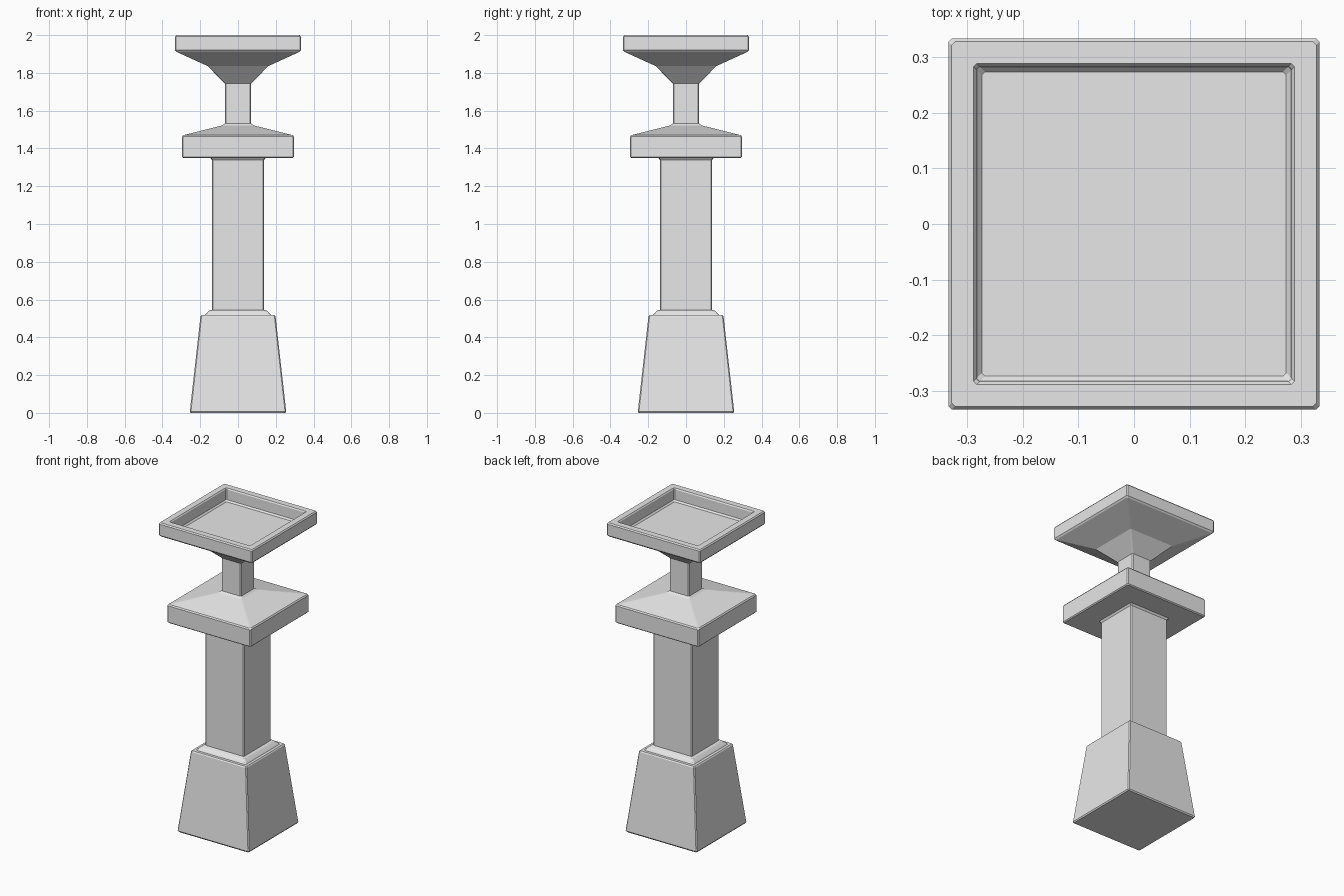
import bpy
import bmesh

if "Cube" in bpy.data.objects:
    bpy.data.objects.remove(bpy.data.objects["Cube"], do_unlink=True)

# Single plain stone colour
stone = bpy.data.materials.new("grey stone")
stone.use_nodes = True
stone.diffuse_color = (0.8, 0.8, 0.8, 1)
stone.node_tree.nodes["Principled BSDF"].inputs["Base Color"].default_value = (0.8, 0.8, 0.8, 1)


def square_ring(bm, half, z, cut):
    """Square outline with its four corners clipped."""
    a, b = half, half - cut
    corners = [(a, -b), (a, b), (b, a), (-b, a), (-a, b), (-a, -b), (-b, -a), (b, -a)]
    return [bm.verts.new((x, y, z)) for x, y in corners]


def square_turned(name, profile, cut=0.006):
    """Closed solid lofted through (half width, height) pairs, bottom to top."""
    bm = bmesh.new()
    rings = [square_ring(bm, half, z, cut) for half, z in profile]
    for low, high in zip(rings, rings[1:]):
        for i in range(len(low)):
            j = (i + 1) % len(low)
            bm.faces.new((low[i], low[j], high[j], high[i]))
    bm.faces.new(rings[0][::-1])
    bm.faces.new(rings[-1])
    bmesh.ops.recalc_face_normals(bm, faces=bm.faces)
    mesh = bpy.data.meshes.new(name)
    bm.to_mesh(mesh)
    bm.free()
    mesh.materials.append(stone)
    obj = bpy.data.objects.new(name, mesh)
    bpy.context.collection.objects.link(obj)
    return obj


# Tapered foot with a small stepped moulding on top
square_turned("tapered_base", [(0.25, 0), (0.255, 0.008), (0.199, 0.51), (0.194, 0.517),
                               (0.176, 0.517), (0.17, 0.525), (0.155, 0.54), (0.14, 0.545)])

# Main shaft, flaring slightly under the slab
square_turned("column_shaft", [(0.138, 0.53), (0.138, 1.338), (0.148, 1.352)])

# Wide slab with a shallow pyramid roof
square_turned("middle_slab", [(0.291, 1.35), (0.297, 1.356), (0.297, 1.462),
                              (0.291, 1.47), (0.083, 1.522), (0.07, 1.532)])

# Slim neck
square_turned("neck", [(0.07, 1.5), (0.07, 1.76)])

# Flared dish with a recessed square tray
square_turned("top_dish", [(0.07, 1.743), (0.16, 1.836), (0.325, 1.911), (0.333, 1.92),
                           (0.333, 1.992), (0.327, 2.0), (0.288, 2.0), (0.283, 1.993),
                           (0.282, 1.928), (0.273, 1.918)])
